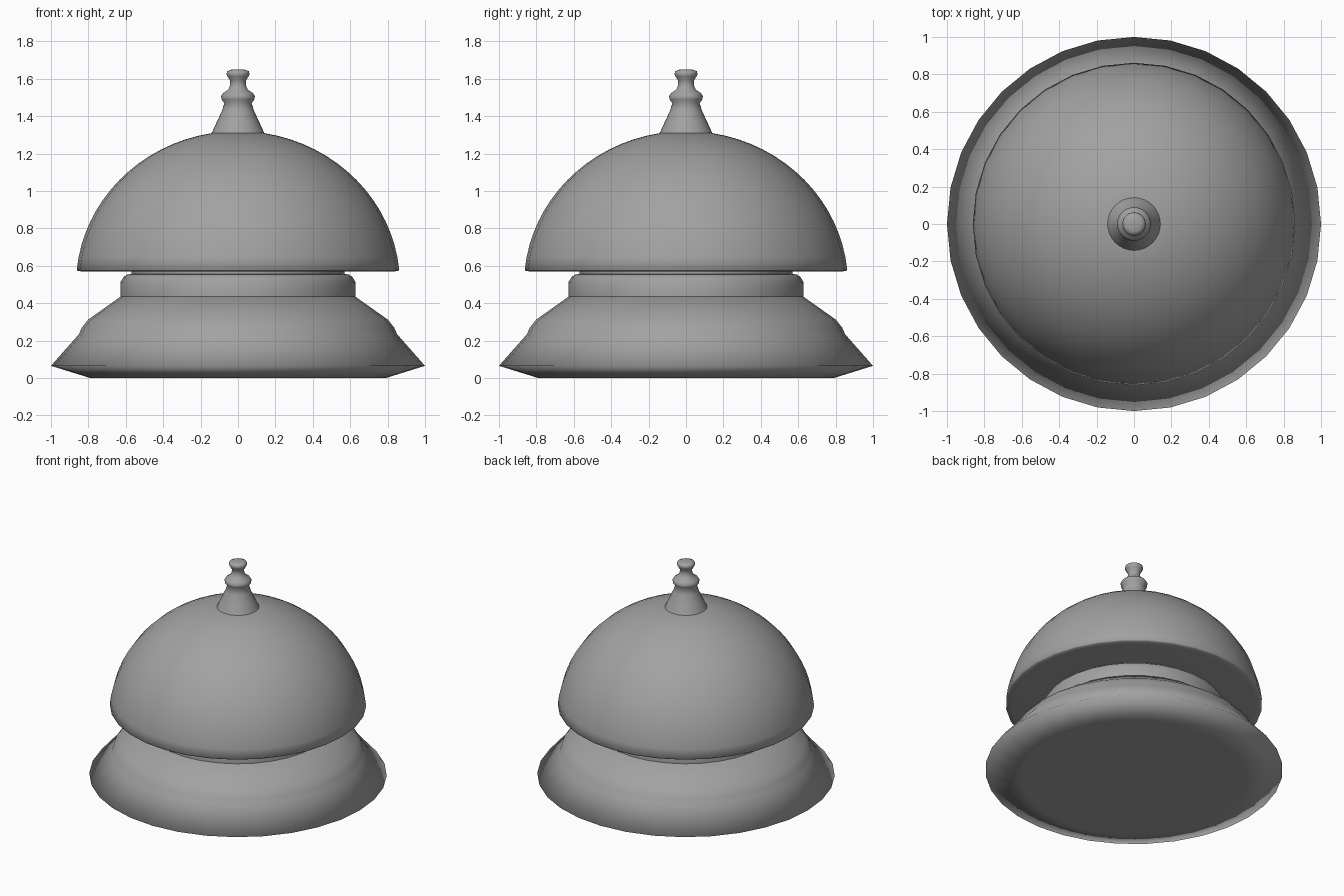
import bpy, bmesh, math

cube = bpy.data.objects.get("Cube")
if cube:
    bpy.data.objects.remove(cube, do_unlink=True)

# One plain grey for the whole bell
grey = bpy.data.materials.new("plain_grey")
grey.use_nodes = True
grey.diffuse_color = (0.36, 0.36, 0.36, 1)
grey.node_tree.nodes["Principled BSDF"].inputs["Base Color"].default_value = grey.diffuse_color

SEGMENTS = 32


def lathe(name, profile, smooth_angle):
    """Turn a (radius, height) profile, listed bottom to top, around z."""
    bm = bmesh.new()
    rings = []
    for r, z in profile:
        ring = []
        for i in range(SEGMENTS):
            a = math.tau * i / SEGMENTS
            ring.append(bm.verts.new((r * math.cos(a), r * math.sin(a), z)))
        rings.append(ring)
    for low, high in zip(rings, rings[1:]):
        for i in range(SEGMENTS):
            j = (i + 1) % SEGMENTS
            bm.faces.new((low[i], low[j], high[j], high[i]))
    bm.faces.new(rings[0][::-1])
    bm.faces.new(rings[-1])
    mesh = bpy.data.meshes.new(name)
    bm.to_mesh(mesh)
    bm.free()
    mesh.materials.append(grey)
    obj = bpy.data.objects.new(name, mesh)
    bpy.context.collection.objects.link(obj)
    bpy.ops.object.select_all(action='DESELECT')
    obj.select_set(True)
    bpy.context.view_layer.objects.active = obj
    bpy.ops.object.shade_smooth_by_angle(angle=math.radians(smooth_angle))
    return obj


# Flared foot with a soft rim
lathe("base", [(0.76, 0), (0.79, 0), (1.0, 0.065), (0.85, 0.235), (0.835, 0.27),
               (0.80, 0.313), (0.628, 0.435)], 120)

# Collar between the foot and the bell
lathe("collar", [(0.628, 0.435), (0.628, 0.513), (0.612, 0.54),
                 (0.594, 0.553), (0.57, 0.556), (0.57, 0.575)], 50)

# Domed bell: a closed, slightly flattened half ellipsoid
dome = [(0.82, 0.569), (0.855, 0.572)]
start, end, steps = 0.095, 1.405, 16
for k in range(steps + 1):
    t = start + (end - start) * k / steps
    dome.append((0.866 * math.cos(t), 0.5 + 0.82 * math.sin(t)))
lathe("bell_dome", dome, 60)

# Turned button on top
lathe("button", [(0.145, 1.30), (0.135, 1.322), (0.115, 1.365), (0.085, 1.43),
                 (0.073, 1.47), (0.088, 1.49), (0.09, 1.507), (0.08, 1.523),
                 (0.052, 1.542), (0.042, 1.565), (0.042, 1.59), (0.056, 1.612),
                 (0.062, 1.625), (0.058, 1.64), (0.04, 1.648), (0.015, 1.65)], 60)
